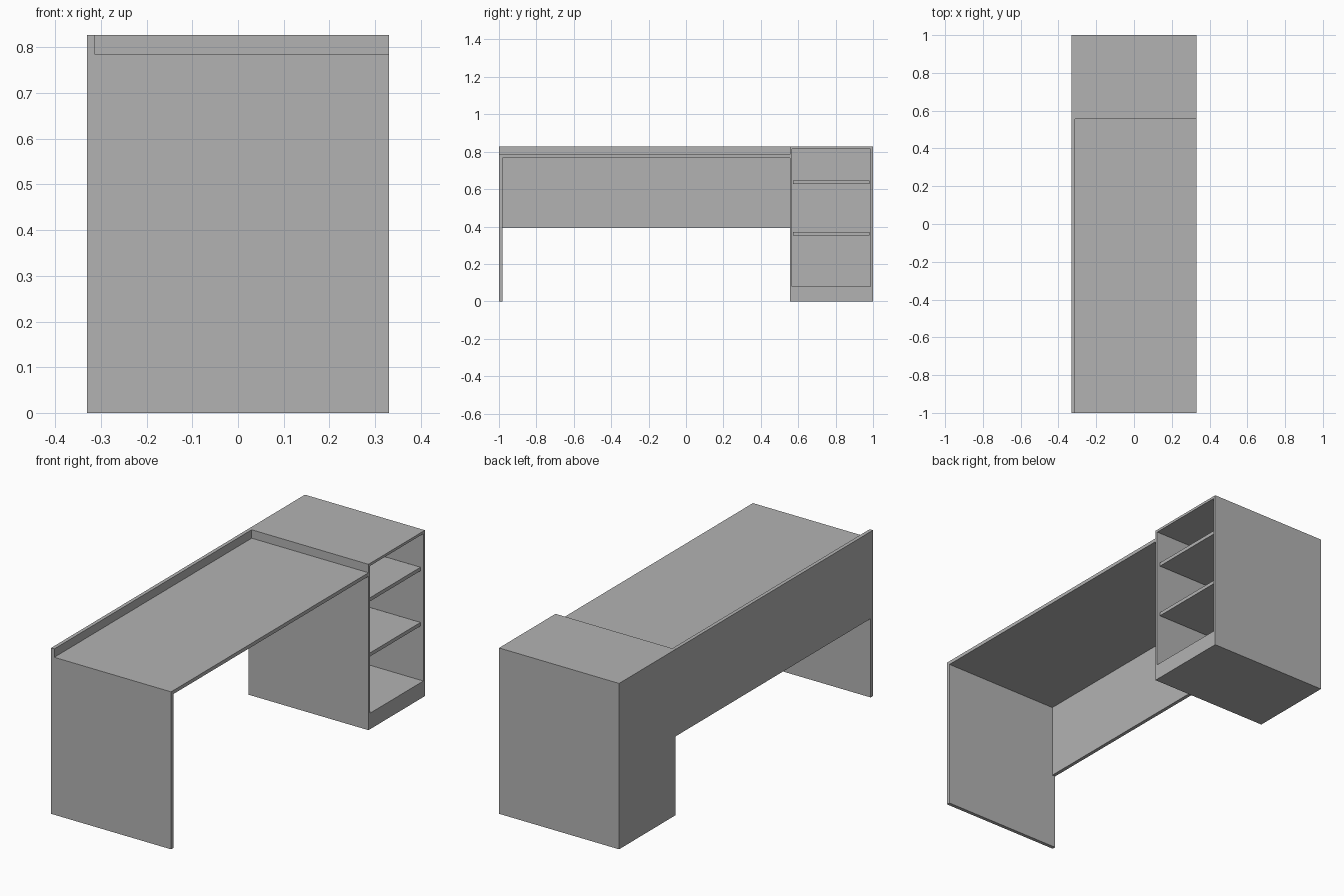
import bpy
import bmesh
from mathutils import Vector

if "Cube" in bpy.data.objects:
    bpy.data.objects.remove(bpy.data.objects["Cube"], do_unlink=True)

# Overall sizes
T = 0.018            # board thickness
X, Y = 0.331, 1.0    # half width and half length
TOP = 0.827          # cabinet and back panel height
DESK = 0.785         # worktop height
CAB = 0.555          # front of the cabinet
PLINTH = 0.08        # floor of the cabinet opening

grey = bpy.data.materials.new("plain_grey")
grey.use_nodes = True
colour = (0.45, 0.45, 0.45, 1)
grey.diffuse_color = colour
grey.node_tree.nodes["Principled BSDF"].inputs["Base Color"].default_value = colour


def finish(name, bm):
    bmesh.ops.recalc_face_normals(bm, faces=bm.faces)
    mesh = bpy.data.meshes.new(name)
    bm.to_mesh(mesh)
    bm.free()
    mesh.materials.append(grey)
    obj = bpy.data.objects.new(name, mesh)
    bpy.context.collection.objects.link(obj)
    return obj


def box_bm(low, high):
    low, high = Vector(low), Vector(high)
    bm = bmesh.new()
    bmesh.ops.create_cube(bm, size=1)
    for v in bm.verts:
        v.co = (low + high) / 2 + v.co * (high - low)
    return bm


def board(name, low, high):
    return finish(name, box_bm(low, high))


# Cabinet: a block whose +x face is inset and pushed in to make the opening
bm = box_bm((-X, CAB, 0), (X, Y, TOP))
bm.normal_update()
opening = max(bm.faces, key=lambda f: f.normal.x)
bmesh.ops.inset_individual(bm, faces=[opening], thickness=T)
for v in opening.verts:
    if v.co.z < TOP / 2:
        v.co.z = PLINTH
inner = bmesh.ops.extrude_discrete_faces(bm, faces=[opening])["faces"][0]
for v in inner.verts:
    v.co.x = -X + T
finish("cabinet", bm)

# Two shelves, set slightly back from the opening
for name, z in (("lower_shelf", 0.353), ("upper_shelf", 0.628)):
    board(name, (-X + T, CAB + T, z), (X - 0.012, Y - T, z + T))

# Worktop and the leg panel under its free end
board("worktop", (-X + T, -Y, DESK - T), (X, CAB, DESK))
board("end_leg", (-X, -Y, 0), (X, -Y + T, DESK - T))

# Back panel, notched over the leg so its upper edge runs the full length
bm = bmesh.new()
outline = [(-Y, TOP), (-Y, DESK - T), (-Y + T, DESK - T),
           (-Y + T, 0.393), (CAB, 0.393), (CAB, TOP)]
side = bm.faces.new([bm.verts.new((-X, y, z)) for y, z in outline])
new = bmesh.ops.extrude_face_region(bm, geom=[side])["geom"]
bmesh.ops.translate(bm, vec=(T, 0, 0),
                    verts=[v for v in new if isinstance(v, bmesh.types.BMVert)])
finish("back_panel", bm)
